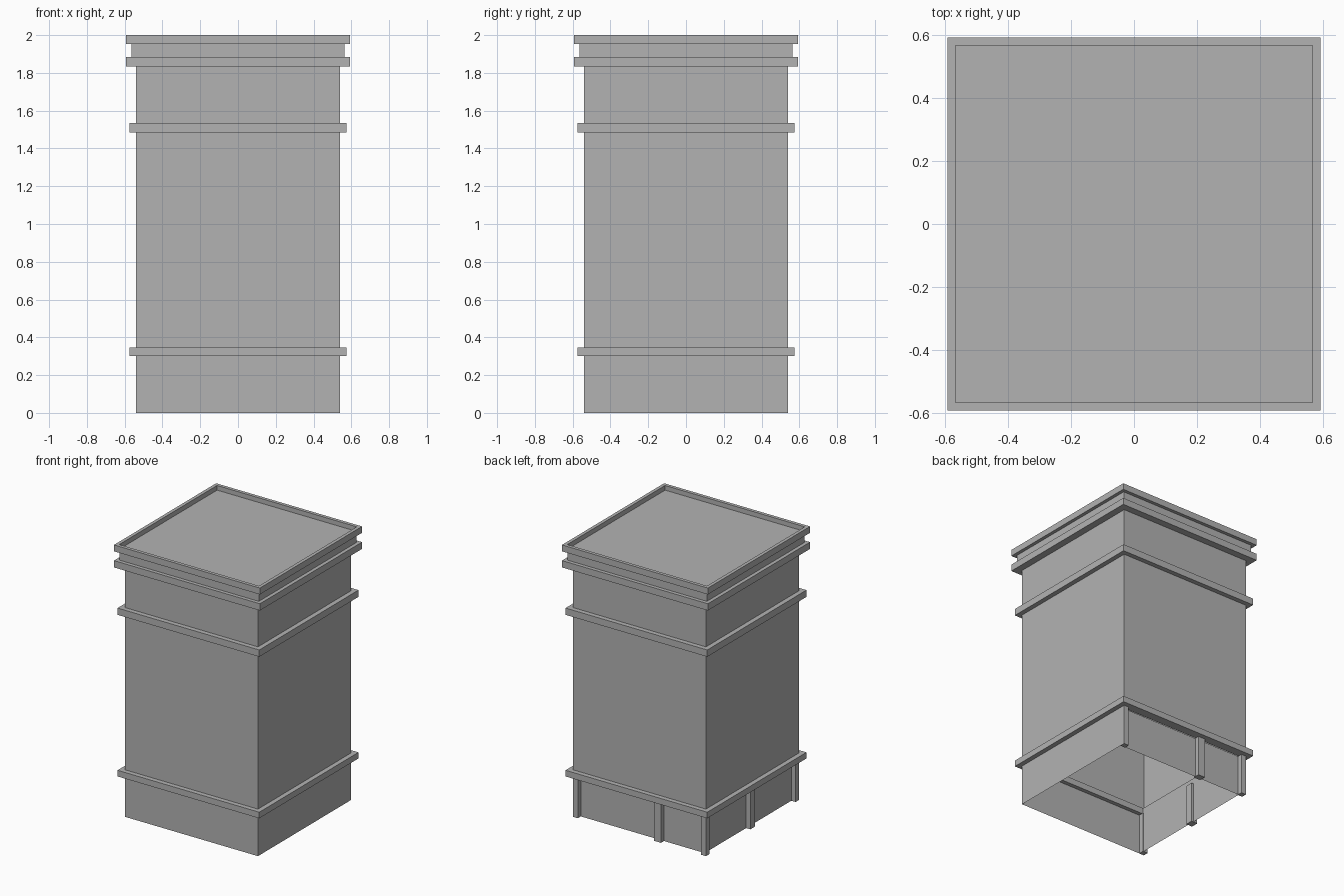
import bpy
import bmesh

cube = bpy.data.objects.get("Cube")
if cube:
    bpy.data.objects.remove(cube, do_unlink=True)

# One plain grey for the whole tower
grey = bpy.data.materials.new("plain_grey")
grey.use_nodes = True
grey.diffuse_color = (0.45, 0.45, 0.45, 1)
grey.node_tree.nodes["Principled BSDF"].inputs["Base Color"].default_value = grey.diffuse_color


def finish(name, bm):
    mesh = bpy.data.meshes.new(name)
    bm.to_mesh(mesh)
    bm.free()
    mesh.materials.append(grey)
    obj = bpy.data.objects.new(name, mesh)
    bpy.context.collection.objects.link(obj)
    return obj


def loop(bm, x0, x1, y0, y1, z):
    return [bm.verts.new((x, y, z)) for x, y in ((x0, y0), (x1, y0), (x1, y1), (x0, y1))]


def bridge(bm, a, b):
    for i in range(4):
        j = (i + 1) % 4
        bm.faces.new((a[i], a[j], b[j], b[i]))


def walls(name, x0, x1, y0, y1, bottom, top):
    """Thin rectangular wall shell, open at both ends."""
    bm = bmesh.new()
    bridge(bm, loop(bm, x0, x1, y0, y1, bottom), loop(bm, x0, x1, y0, y1, top))
    return finish(name, bm)


def band(name, outer, inner, bottom, top):
    """Square ring swept from a rectangular section."""
    bm = bmesh.new()
    section = ((outer, bottom), (outer, top), (inner, top), (inner, bottom))
    loops = [loop(bm, -r, r, -r, r, z) for r, z in section]
    for i in range(4):
        bridge(bm, loops[i], loops[(i + 1) % 4])
    return finish(name, bm)


def box(name, x0, x1, y0, y1, bottom, top):
    bm = bmesh.new()
    low, high = loop(bm, x0, x1, y0, y1, bottom), loop(bm, x0, x1, y0, y1, top)
    bridge(bm, low, high)
    bm.faces.new(low[::-1])
    bm.faces.new(high)
    return finish(name, bm)


R = 0.54          # half width of the tower
SET = 0.505       # set-back wall line on the back and right of the base
BASE = 0.30       # height of the base storey
POST = 0.04       # corner post width

# Base storey: flush on the front and left, set back on the other two sides
walls("base_walls", -SET, R, -R, SET, 0, BASE)

# Corner posts standing flush with the tower above
box("back_left_post", R - POST, R, R - POST, R, 0, BASE)
box("back_right_post", -R, POST - R, R - POST, R, 0, BASE)
box("front_right_post", -R, POST - R, -R, POST - R, 0, BASE)

# Intermediate posts
box("back_middle_post", -0.175, -0.12, 0.49, R, 0, BASE)
box("right_middle_post", -R, -0.49, -0.03, 0.025, 0, BASE)

# Tower walls and parapet neck
walls("tower_walls", -R, R, -R, R, BASE, 1.86)
walls("parapet_neck", -0.565, 0.565, -0.565, 0.565, 1.86, 1.97)

# Projecting bands
band("lower_band", 0.575, 0.51, BASE, 0.345)
band("upper_band", 0.575, 0.51, 1.485, 1.535)
band("cornice_band", 0.592, 0.51, 1.835, 1.885)
band("parapet_cap", 0.592, 0.567, 1.953, 2.0)

# Roof sunk inside the cap
bm = bmesh.new()
bm.faces.new(loop(bm, -0.567, 0.567, -0.567, 0.567, 1.967))
finish("roof", bm)
